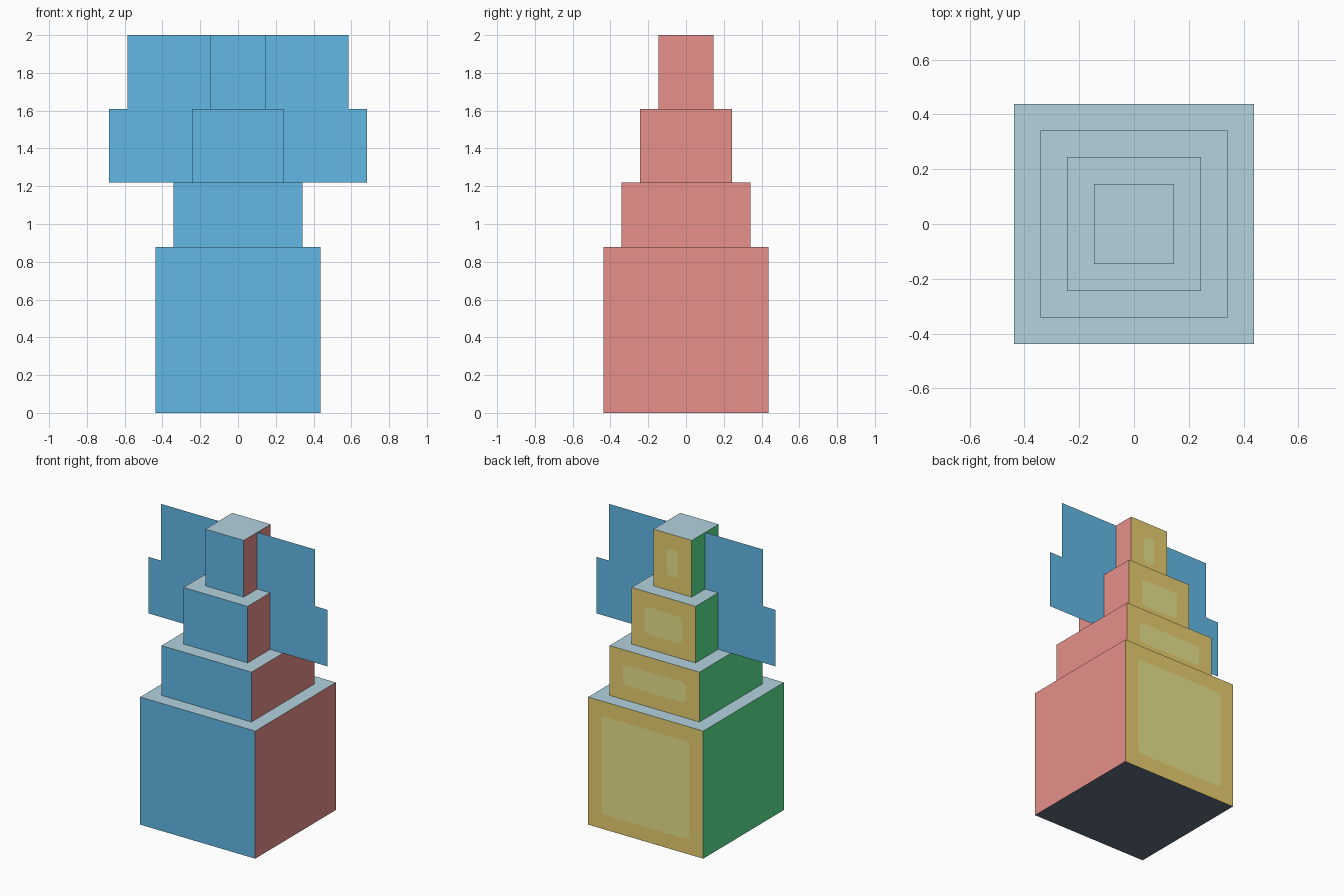
import bpy
import bmesh
import math
from mathutils import Vector

cube = bpy.data.objects.get("Cube")
if cube:
    bpy.data.objects.remove(cube, do_unlink=True)


def material(name, rgb):
    """Flat material from 0-255 display values."""
    lin = [((c / 255 + 0.055) / 1.055) ** 2.4 for c in rgb] + [1]
    m = bpy.data.materials.new(name)
    m.use_nodes = True
    m.diffuse_color = lin
    m.node_tree.nodes["Principled BSDF"].inputs["Base Color"].default_value = lin
    return m


blue = material("front blue", (98, 185, 230))
red = material("left red", (231, 144, 138))
green = material("right green", (92, 233, 147))
yellow = material("back yellow", (234, 209, 113))
olive = material("panel olive", (231, 226, 139))
pale = material("top pale blue", (179, 210, 223))
dark = material("underside dark grey", (98, 110, 127))

# Each box side gets the material that belongs to its direction
SIDES = [((0, -1, 0), blue), ((1, 0, 0), red), ((-1, 0, 0), green),
         ((0, 1, 0), yellow), ((0, 0, 1), pale), ((0, 0, -1), dark)]


def finish(name, bm, mats):
    me = bpy.data.meshes.new(name)
    bm.to_mesh(me)
    bm.free()
    for m in mats:
        me.materials.append(m)
    ob = bpy.data.objects.new(name, me)
    bpy.context.collection.objects.link(ob)


def tier(name, half, z0, z1):
    bm = bmesh.new()
    bmesh.ops.create_cube(bm, size=1)
    for v in bm.verts:
        v.co = Vector((v.co.x * 2 * half, v.co.y * 2 * half,
                       z0 + (v.co.z + 0.5) * (z1 - z0)))
    bm.normal_update()
    for f in bm.faces:
        f.material_index = max(range(len(SIDES)),
                               key=lambda i: f.normal.dot(Vector(SIDES[i][0])))
    finish(name, bm, [m for _, m in SIDES])


def back_panel(name, half, z0, z1, margin=0.102, radius=0.028):
    """Thin rounded rectangle lying on the back of a tier."""
    w, h, zc = half - margin, (z1 - z0) / 2 - margin, (z0 + z1) / 2
    bm = bmesh.new()
    verts = []
    for corner, (sx, sz) in enumerate([(1, 1), (-1, 1), (-1, -1), (1, -1)]):
        for step in range(6):
            a = math.radians(90 * corner + 18 * step)
            verts.append(bm.verts.new((sx * (w - radius) + radius * math.cos(a),
                                       half + 0.002,
                                       zc + sz * (h - radius) + radius * math.sin(a))))
    bm.faces.new(reversed(verts))
    finish(name, bm, [olive])


# Stacked tiers: half width, bottom, top
TIERS = [("base", 0.438, 0.0, 0.878), ("second_tier", 0.342, 0.878, 1.221),
         ("third_tier", 0.244, 1.221, 1.61), ("top_tier", 0.146, 1.61, 2.0)]
for name, half, z0, z1 in TIERS:
    tier(name, half, z0, z1)
    back_panel(name + "_back_panel", half, z0, z1)

# Flat stepped wings either side of the two upper tiers
WING = [(0.244, 1.221), (0.682, 1.221), (0.682, 1.61), (0.586, 1.61),
        (0.586, 2.0), (0.146, 2.0), (0.146, 1.61), (0.244, 1.61)]
for name, side in (("left_wing", 1), ("right_wing", -1)):
    bm = bmesh.new()
    face = bm.faces.new([bm.verts.new((side * x, 0, z)) for x, z in WING])
    face.normal_update()
    if face.normal.y > 0:
        face.normal_flip()
    finish(name, bm, [blue])
